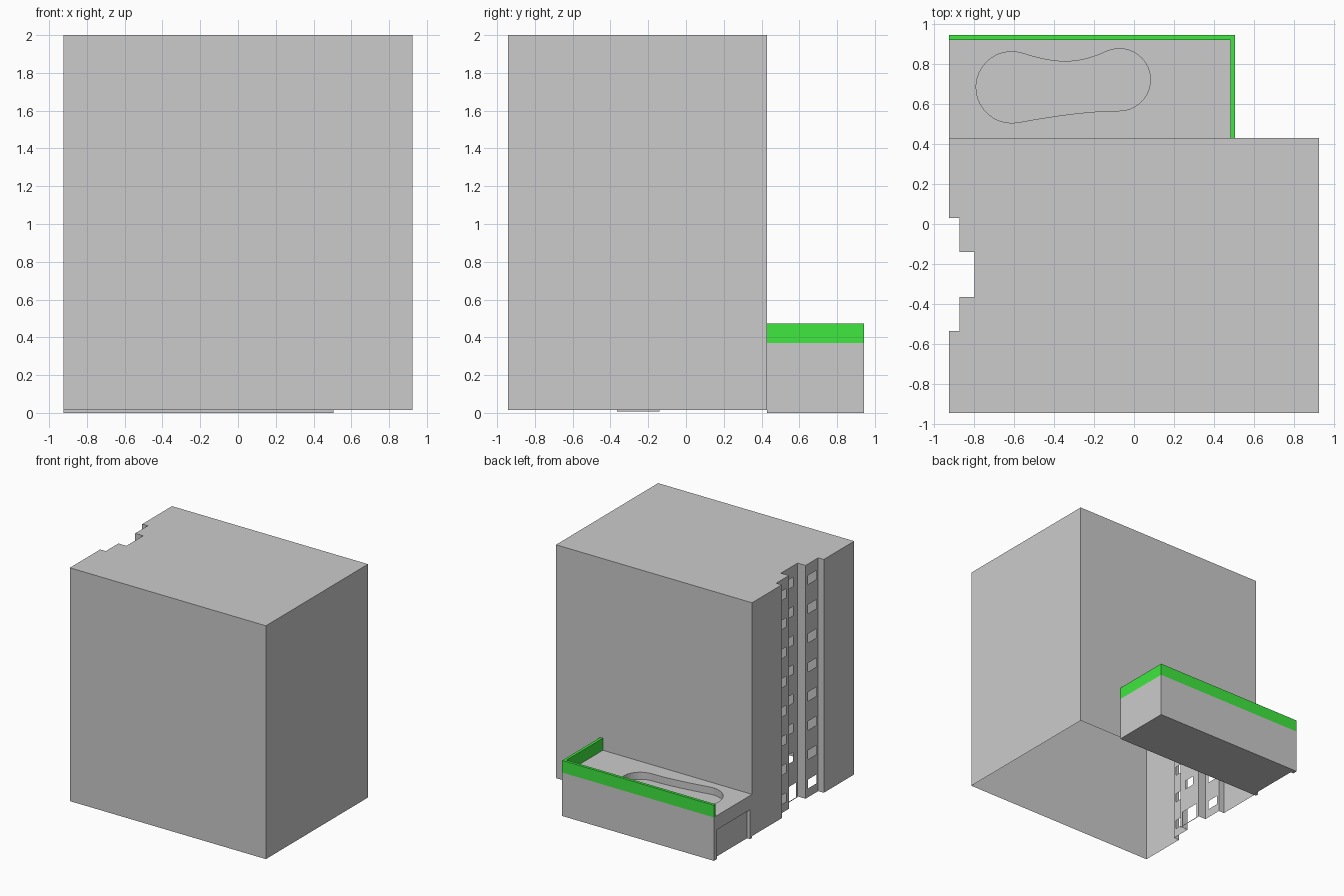
import bpy, bmesh, math
from mathutils import Vector
from mathutils.geometry import interpolate_bezier

if "Cube" in bpy.data.objects:
    bpy.data.objects.remove(bpy.data.objects["Cube"])

XL, XR, YF, YM, YB = -0.9225, 0.9225, -0.9425, 0.43, 0.9425


def finish(name, bm, mat=None):
    me = bpy.data.meshes.new(name)
    bm.to_mesh(me)
    bm.free()
    ob = bpy.data.objects.new(name, me)
    bpy.context.collection.objects.link(ob)
    if mat:
        me.materials.append(mat)
    return ob


def prism(name, pts, z0, z1, mat=None):
    """Closed solid from a flat outline."""
    bm = bmesh.new()
    face = bm.faces.new([bm.verts.new((x, y, z0)) for x, y in pts])
    top = bmesh.ops.extrude_face_region(bm, geom=[face])["geom"]
    verts = [v for v in top if isinstance(v, bmesh.types.BMVert)]
    bmesh.ops.translate(bm, verts=verts, vec=(0, 0, z1 - z0))
    bmesh.ops.recalc_face_normals(bm, faces=bm.faces)
    return finish(name, bm, mat)


def rect(x0, x1, y0, y1):
    return [(x0, y0), (x1, y0), (x1, y1), (x0, y1)]


def cut(ob, cutter):
    """Apply a boolean difference and drop the cutter."""
    cutter.hide_render = True
    mod = ob.modifiers.new("cut", "BOOLEAN")
    mod.object, mod.operation, mod.solver = cutter, "DIFFERENCE", "EXACT"
    dg = bpy.context.evaluated_depsgraph_get()
    me = bpy.data.meshes.new_from_object(ob.evaluated_get(dg))
    ob.modifiers.clear()
    ob.data = me
    bpy.data.objects.remove(cutter)


def wall(bm, p, q, z0, z1, holes=()):
    """Single-surface wall from p to q, with holes given as (y0, y1, z0, z1)."""
    p, q = Vector(p), Vector(q)
    at = lambda y: (y - p.y) / (q.y - p.y)
    spans = [(*sorted((at(a), at(b))), c, d) for a, b, c, d in holes]
    ts = sorted({0.0, 1.0} | {t for s in spans for t in s[:2]})
    zs = sorted({z0, z1} | {z for s in spans for z in s[2:]})
    for ta, tb in zip(ts, ts[1:]):
        for za, zb in zip(zs, zs[1:]):
            tm, zm = (ta + tb) / 2, (za + zb) / 2
            if any(s[0] < tm < s[1] and s[2] < zm < s[3] for s in spans):
                continue
            a, b = p.lerp(q, ta), p.lerp(q, tb)
            bm.faces.new([bm.verts.new((v.x, v.y, z)) for v, z in
                          ((a, za), (b, za), (b, zb), (a, zb))])


# Tower: open-bottomed shell with a stepped window recess in the left side
rows = [0.128 + 0.248 * i for i in range(8)]
column = lambda y0, y1, zs: [(y0, y1, z - 0.038, z + 0.038) for z in zs]
plan = [(XL, YF), (XR, YF), (XR, YM), (XL, YM), (XL, 0.03), (-0.87, 0.03),
        (-0.87, -0.14), (-0.795, -0.14), (-0.795, -0.365), (-0.87, -0.365),
        (-0.87, -0.535), (XL, -0.535)]
openings = {
    5: column(-0.105, 0.005, rows),
    7: column(-0.30, -0.205, rows[1:]) + [(-0.34, -0.165, 0.015, 0.14)],
    9: column(-0.51, -0.40, rows),
}
bm = bmesh.new()
for i, p in enumerate(plan):
    wall(bm, p, plan[(i + 1) % len(plan)], 0.008 if i == 7 else 0.015, 2.0,
         openings.get(i, ()))
bm.faces.new([bm.verts.new((x, y, 2.0)) for x, y in plan])
bmesh.ops.remove_doubles(bm, verts=bm.verts, dist=1e-5)
finish("tower", bm)

# Low annex behind the tower
annex = prism("annex", rect(XL, 0.505, YM, YB), 0.0, 0.37)

# Wide door recess in the annex's left side
cut(annex, prism("door_cutter", rect(XL - 0.1, XL + 0.028, 0.457, 0.90), -0.1, 0.25))


# Pool sunk into the annex roof: two arcs joined by curves
def arc(cx, cy, r, a0, a1, n=20):
    angles = [math.radians(a0 + (a1 - a0) * i / n) for i in range(n + 1)]
    return [(cx + r * math.cos(a), cy + r * math.sin(a)) for a in angles]


def bridge(a, h1, h2, b):
    pts = interpolate_bezier(*[Vector((*v, 0)) for v in (a, h1, h2, b)], 12)
    return [(v.x, v.y) for v in pts[1:-1]]


left = arc(-0.61, 0.682, 0.178, 75, 280)
right = arc(-0.073, 0.72, 0.155, -90, 115)
pool = left + bridge(left[-1], (-0.45, 0.53), (-0.25, 0.565), right[0])
pool += right + bridge(right[-1], (-0.29, 0.79), (-0.40, 0.80), left[0])
cut(annex, prism("pool_cutter", pool, 0.31, 0.5))

# Green parapet around the two free roof edges
green = bpy.data.materials.new("green")
green.diffuse_color = (0.05, 0.8, 0.05, 1)
green.use_nodes = True
green.node_tree.nodes["Principled BSDF"].inputs["Base Color"].default_value = green.diffuse_color
prism("parapet", [(XL, YB - 0.024), (0.481, YB - 0.024), (0.481, YM),
                  (0.505, YM), (0.505, YB), (XL, YB)], 0.37, 0.473, green)
